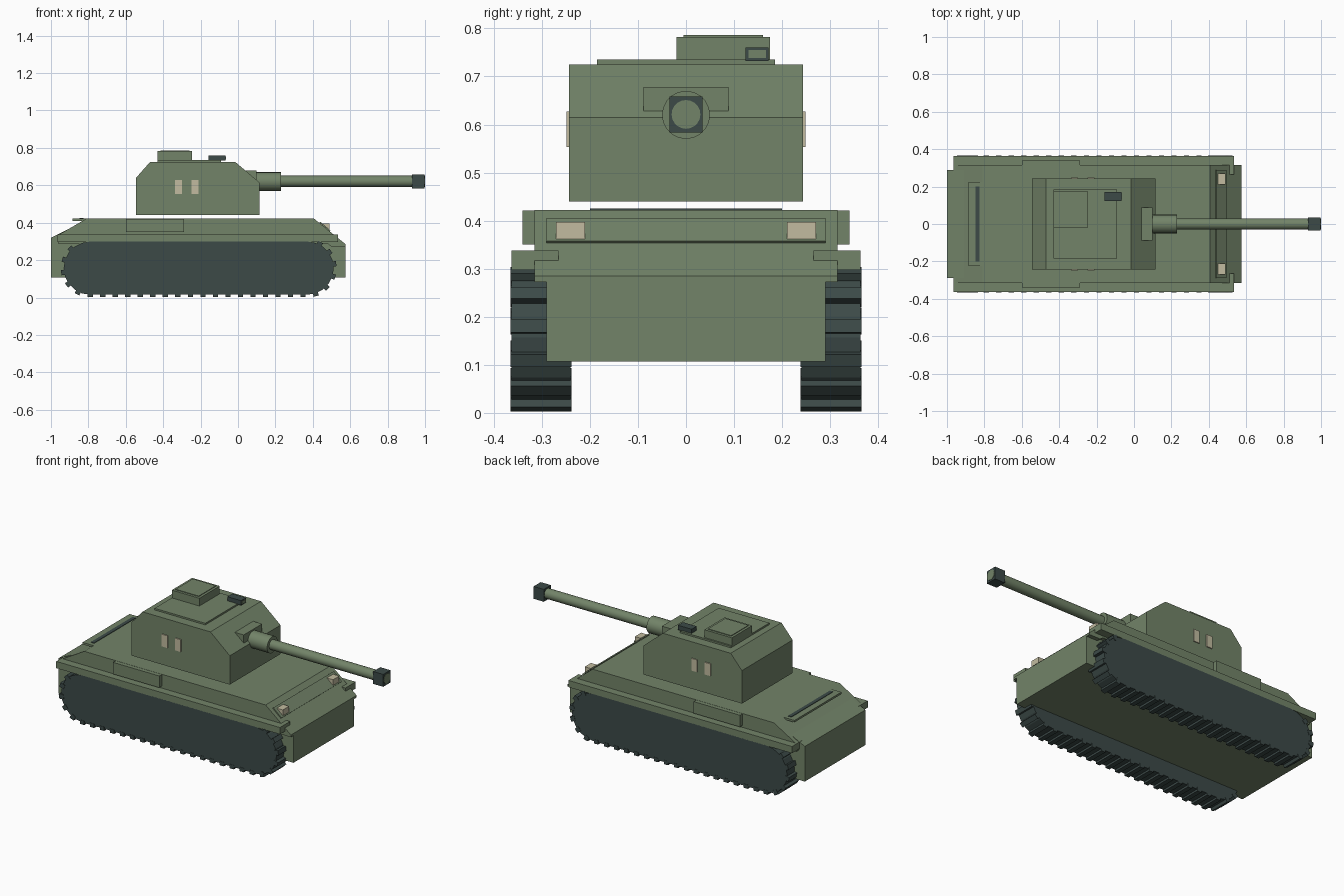
import bpy, bmesh, math
from mathutils import Matrix, Vector

if "Cube" in bpy.data.objects:
    bpy.data.objects.remove(bpy.data.objects["Cube"])


def mat(name, rgb):
    m = bpy.data.materials.new(name)
    m.diffuse_color = (*rgb, 1)
    m.use_nodes = True
    m.node_tree.nodes["Principled BSDF"].inputs["Base Color"].default_value = m.diffuse_color
    return m


GREEN = mat("olive_green", (0.17, 0.23, 0.14))
DARK = mat("dark_steel", (0.045, 0.068, 0.064))
TAN = mat("pale_tan", (0.54, 0.50, 0.35))


def finish(name, bm, material):
    bmesh.ops.recalc_face_normals(bm, faces=bm.faces)
    me = bpy.data.meshes.new(name)
    bm.to_mesh(me)
    bm.free()
    me.materials.append(material)
    ob = bpy.data.objects.new(name, me)
    bpy.context.collection.objects.link(ob)
    return ob


def box(name, x, y, z, material):
    """Box from (min, max) ranges."""
    bm = bmesh.new()
    mid = Vector([sum(r) / 2 for r in (x, y, z)])
    size = [r[1] - r[0] for r in (x, y, z)]
    bmesh.ops.create_cube(bm, size=1, matrix=Matrix.Translation(mid) @ Matrix.Diagonal((*size, 1)))
    return finish(name, bm, material)


def extrude(name, profile, y0, y1, material):
    """Side profile in x-z, extruded across y."""
    bm = bmesh.new()
    f = bm.faces.new([bm.verts.new((x, y0, z)) for x, z in profile])
    g = bmesh.ops.extrude_face_region(bm, geom=[f])
    bmesh.ops.translate(bm, vec=(0, y1 - y0, 0),
                        verts=[v for v in g["geom"] if isinstance(v, bmesh.types.BMVert)])
    return finish(name, bm, material)


def tube(name, x0, x1, r, z, material):
    """Cylinder along x."""
    bm = bmesh.new()
    bmesh.ops.create_cone(bm, cap_ends=True, segments=20, radius1=r, radius2=r, depth=x1 - x0,
                          matrix=Matrix.Translation(((x0 + x1) / 2, 0, z)) @ Matrix.Rotation(math.pi / 2, 4, 'Y'))
    ob = finish(name, bm, material)
    for p in ob.data.polygons:
        p.use_smooth = len(p.vertices) == 4
    return ob


# Hull
extrude("lower_hull", [(-1, .107), (-1, .32), (-.8, .418), (.40, .418), (.44, .393),
                       (.575, .272), (.575, .107)], -.29, .29, GREEN)
extrude("upper_hull", [(-.96, .287), (-.96, .335), (-.81, .422), (.406, .422),
                       (.575, .285), (.575, .272), (.5, .272), (.48, .287)], -.315, .315, GREEN)
extrude("glacis_plate", [(.435, .401), (.44, .405), (.495, .358), (.49, .353)], -.29, .29, GREEN)

# Rear engine grille
box("grille_frame", (-.885, -.81), (-.225, .225), (.41, .422), GREEN)
box("grille_slot", (-.847, -.825), (-.2, .2), (.419, .425), DARK)

# Track outline: two half circles joined by straight runs
XL, XR, ZC, R = -.79, .37, .157, .142
outline = []
for cx, a0 in ((XR, -90), (XL, 90)):
    for i in range(11):
        a = math.radians(a0 + 18 * i)
        outline.append((cx + R * math.cos(a), ZC + R * math.sin(a)))


def track_point(s):
    """Position and outward angle at distance s round the outline."""
    run, arc = XR - XL, math.pi * R
    s %= 2 * (run + arc)
    if s < run:
        return XL + s, ZC - R, -math.pi / 2
    s -= run
    if s < arc:
        a = -math.pi / 2 + s / R
        return XR + R * math.cos(a), ZC + R * math.sin(a), a
    s -= arc
    if s < run:
        return XR - s, ZC + R, math.pi / 2
    a = math.pi / 2 + (s - run) / R
    return XL + R * math.cos(a), ZC + R * math.sin(a), a


def cleats(name, y0, y1):
    bm = bmesh.new()
    n = 48
    total = 2 * (XR - XL + math.pi * R)
    for i in range(n):
        x, z, a = track_point(i * total / n)
        if z > ZC + R * .93:
            continue  # hidden by the fender
        tall = .03 if abs(math.cos(a)) > .1 else .024
        m = (Matrix.Translation((x, (y0 + y1) / 2, z)) @ Matrix.Rotation(-a, 4, 'Y')
             @ Matrix.Diagonal((tall, y1 - y0, .028, 1)))
        bmesh.ops.create_cube(bm, size=1, matrix=m)
    finish(name, bm, DARK)


# Parts repeated on both sides
for side, label in ((-1, "right"), (1, "left")):
    def span(a, b):
        return tuple(sorted((side * a, side * b)))
    extrude(label + "_track", outline, *span(.24, .363), DARK)
    cleats(label + "_track_cleats", *span(.238, .365))
    box(label + "_fender", (-.965, .535), span(.265, .363), (.297, .338), GREEN)
    box(label + "_stowage_box", (-.6, -.29), span(.31, .34), (.35, .421), GREEN)
    box(label + "_headlight", (.44, .49), span(.21, .27), (.358, .397), TAN)
    for i, x in enumerate((-.338, -.248)):
        box(f"{label}_turret_marking_{i}", (x, x + .038), span(.242, .249), (.553, .627), TAN)

# Turret
extrude("turret", [(-.545, .44), (-.545, .64), (-.47, .725), (-.015, .725),
                   (.115, .615), (.115, .44)], -.243, .243, GREEN)
box("roof_plate", (-.43, -.09), (-.185, .185), (.72, .735), GREEN)
box("cupola", (-.43, -.245), (-.02, .175), (.73, .782), GREEN)
box("cupola_hatch", (-.415, -.26), (-.005, .16), (.78, .786), GREEN)
box("periscope", (-.158, -.066), (.124, .172), (.732, .76), DARK)
box("periscope_lens", (-.067, -.063), (.13, .166), (.738, .755), GREEN)

# Gun
box("mantlet", (.04, .1), (-.088, .088), (.6, .678), GREEN)
tube("gun_sleeve", .08, .23, .05, .62, GREEN)
tube("gun_barrel", .2, 1.0, .03, .621, GREEN)
box("muzzle_brake", (.93, .998), (-.034, .034), (.583, .658), DARK)
